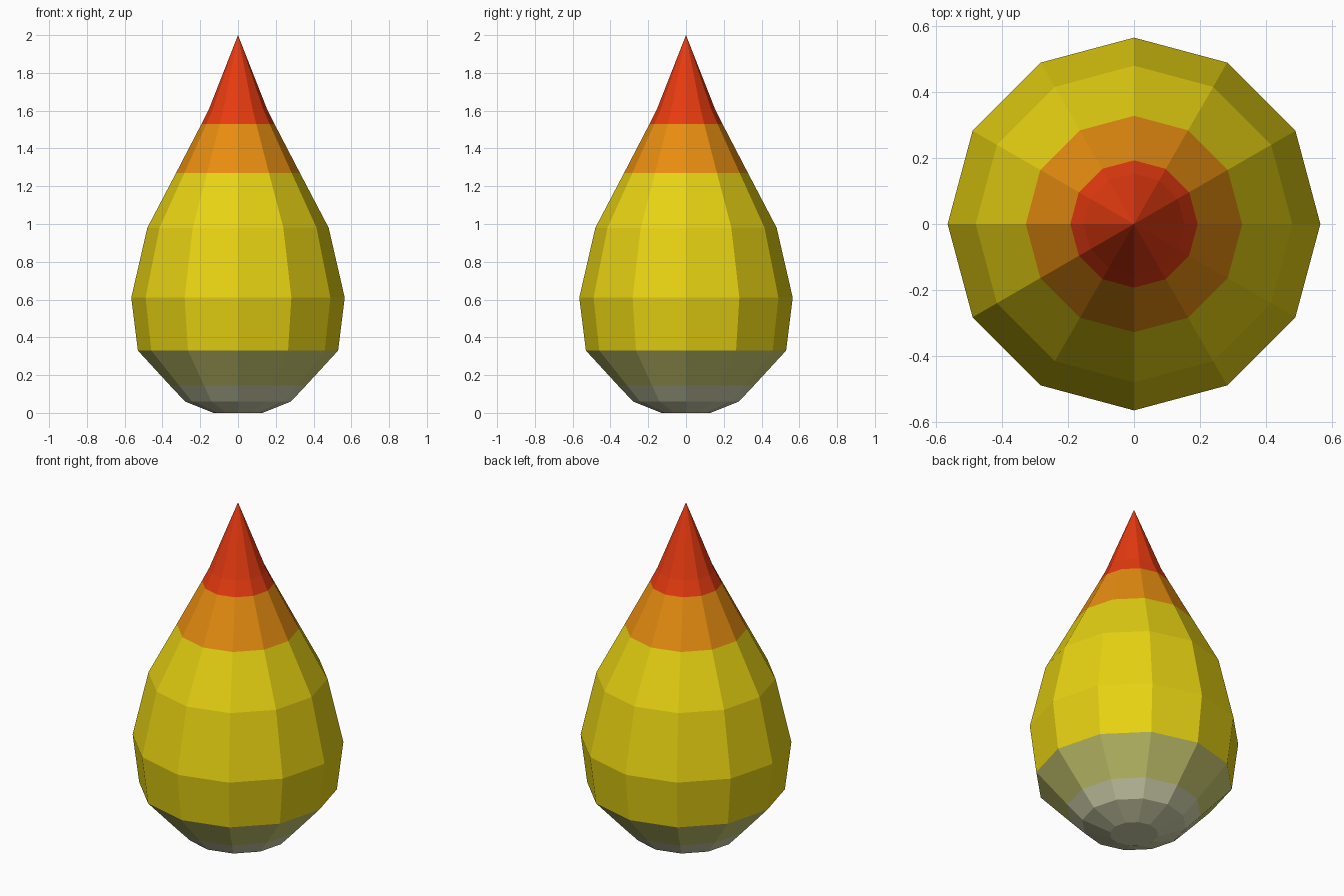
import bpy, bmesh, math

if "Cube" in bpy.data.objects:
    bpy.data.objects.remove(bpy.data.objects["Cube"])

SIDES = 12


def linear(c):
    c /= 255
    return c / 12.92 if c <= 0.04045 else ((c + 0.055) / 1.055) ** 2.4


def material(name, rgb):
    m = bpy.data.materials.new(name)
    m.diffuse_color = (*[linear(c) for c in rgb], 1)
    m.use_nodes = True
    m.node_tree.nodes["Principled BSDF"].inputs["Base Color"].default_value = m.diffuse_color
    return m


# Colour bands, each with the height where it ends
BANDS = [
    (0.145, material("pale_grey", (208, 208, 172))),
    (0.33, material("pale_olive", (202, 202, 112))),
    (1.27, material("yellow", (232, 211, 18))),
    (1.53, material("orange", (232, 142, 16))),
    (2.00, material("red", (232, 59, 16))),
]

# Drop profile from base to tip: radius, height
PROFILE = [(0.13, 0), (0.28, 0.06), (0.36, 0.145), (0.53, 0.33), (0.565, 0.61),
           (0.48, 0.98), (0.328, 1.27), (0.193, 1.53), (0.153, 1.61)]

bm = bmesh.new()
rings = [[bm.verts.new((r * math.cos(math.tau * i / SIDES),
                        r * math.sin(math.tau * i / SIDES), z))
          for i in range(SIDES)] for r, z in PROFILE]

# Flat base, side walls and pointed tip
bm.faces.new(rings[0][::-1])
for low, high in zip(rings, rings[1:]):
    for i in range(SIDES):
        j = (i + 1) % SIDES
        bm.faces.new((low[i], low[j], high[j], high[i]))
tip = bm.verts.new((0, 0, 2))
for i in range(SIDES):
    bm.faces.new((rings[-1][i], rings[-1][(i + 1) % SIDES], tip))

# Colour each face by its height
for f in bm.faces:
    z = f.calc_center_median().z
    f.material_index = next(k for k, (top, _) in enumerate(BANDS) if z < top)

mesh = bpy.data.meshes.new("drop_body")
bm.to_mesh(mesh)
bm.free()
for _, m in BANDS:
    mesh.materials.append(m)
bpy.context.collection.objects.link(bpy.data.objects.new("drop_body", mesh))
